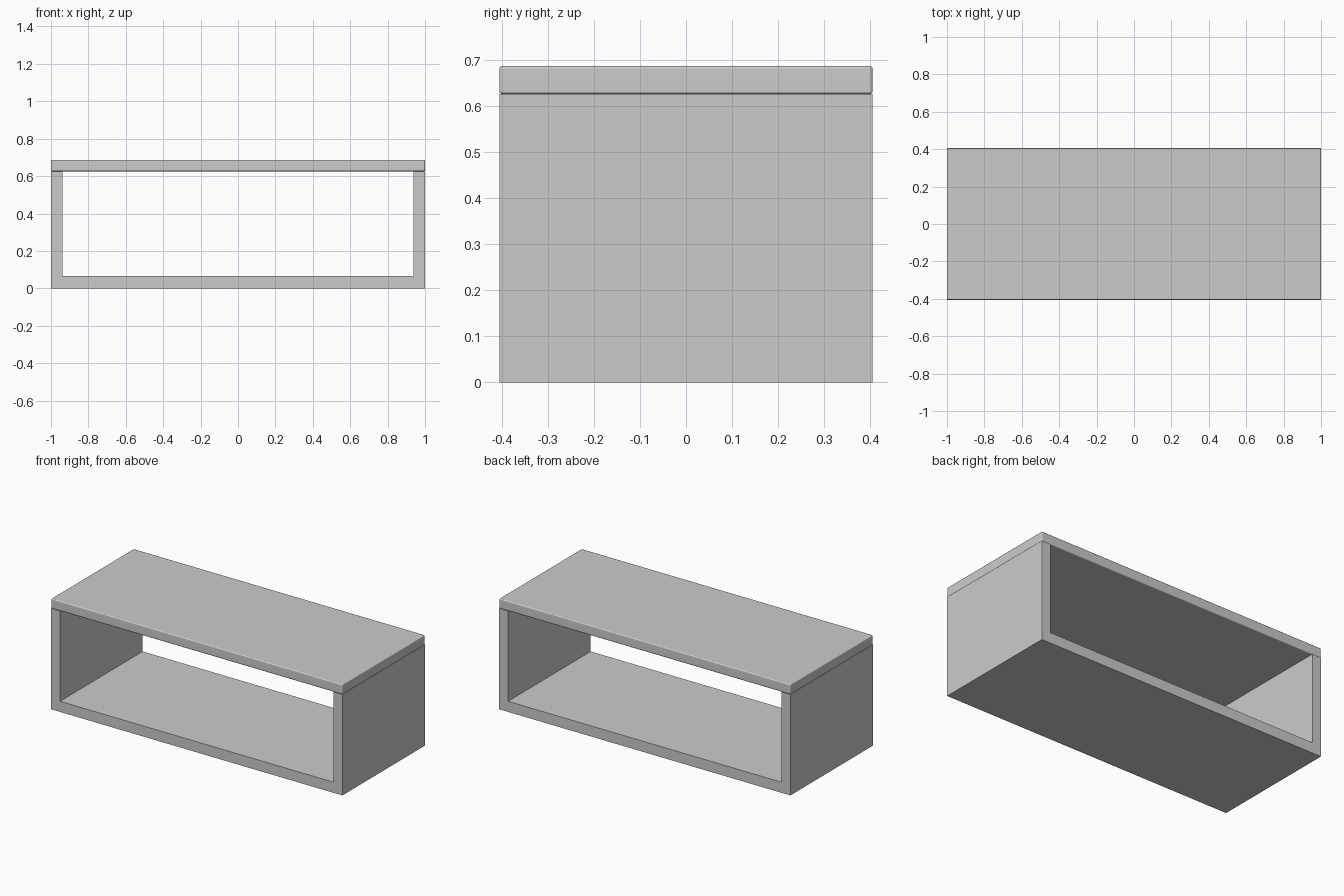
import bpy
import bmesh

cube = bpy.data.objects.get("Cube")
if cube:
    bpy.data.objects.remove(cube, do_unlink=True)

WIDTH, DEPTH, HEIGHT = 2.0, 0.81, 0.687
WALL, FLOOR, TOP = 0.062, 0.066, 0.061
SIDE_TOP = HEIGHT - TOP

grey = bpy.data.materials.new("plain grey")
grey.use_nodes = True
colour = (0.6, 0.6, 0.6, 1)
grey.diffuse_color = colour
grey.node_tree.nodes["Principled BSDF"].inputs["Base Color"].default_value = colour


def add_object(name, bm):
    mesh = bpy.data.meshes.new(name)
    bm.to_mesh(mesh)
    bm.free()
    mesh.materials.append(grey)
    obj = bpy.data.objects.new(name, mesh)
    bpy.context.collection.objects.link(obj)
    return obj


# U-shaped body: a profile extruded front to back
half, inner = WIDTH / 2, WIDTH / 2 - WALL
right = [(half, 0), (half, SIDE_TOP), (inner, SIDE_TOP), (inner, FLOOR)]
profile = right + [(-x, z) for x, z in reversed(right)]
bm = bmesh.new()
face = bm.faces.new([bm.verts.new((x, -DEPTH / 2, z)) for x, z in profile])
result = bmesh.ops.extrude_face_region(bm, geom=[face])
moved = [v for v in result["geom"] if isinstance(v, bmesh.types.BMVert)]
bmesh.ops.translate(bm, verts=moved, vec=(0, DEPTH, 0))
bmesh.ops.recalc_face_normals(bm, faces=bm.faces)
add_object("open_body", bm)

# Top board with softly rounded edges
bm = bmesh.new()
bmesh.ops.create_cube(bm, size=1)
bmesh.ops.scale(bm, verts=bm.verts, vec=(WIDTH, DEPTH, TOP))
bmesh.ops.translate(bm, verts=bm.verts, vec=(0, 0, HEIGHT - TOP / 2))
board = add_object("top_board", bm)
bevel = board.modifiers.new("rounded edges", "BEVEL")
bevel.width = 0.006
bevel.segments = 3

bpy.ops.object.select_all(action="DESELECT")
board.select_set(True)
bpy.context.view_layer.objects.active = board
bpy.ops.object.shade_smooth()
board.modifiers.new("even shading", "WEIGHTED_NORMAL")
